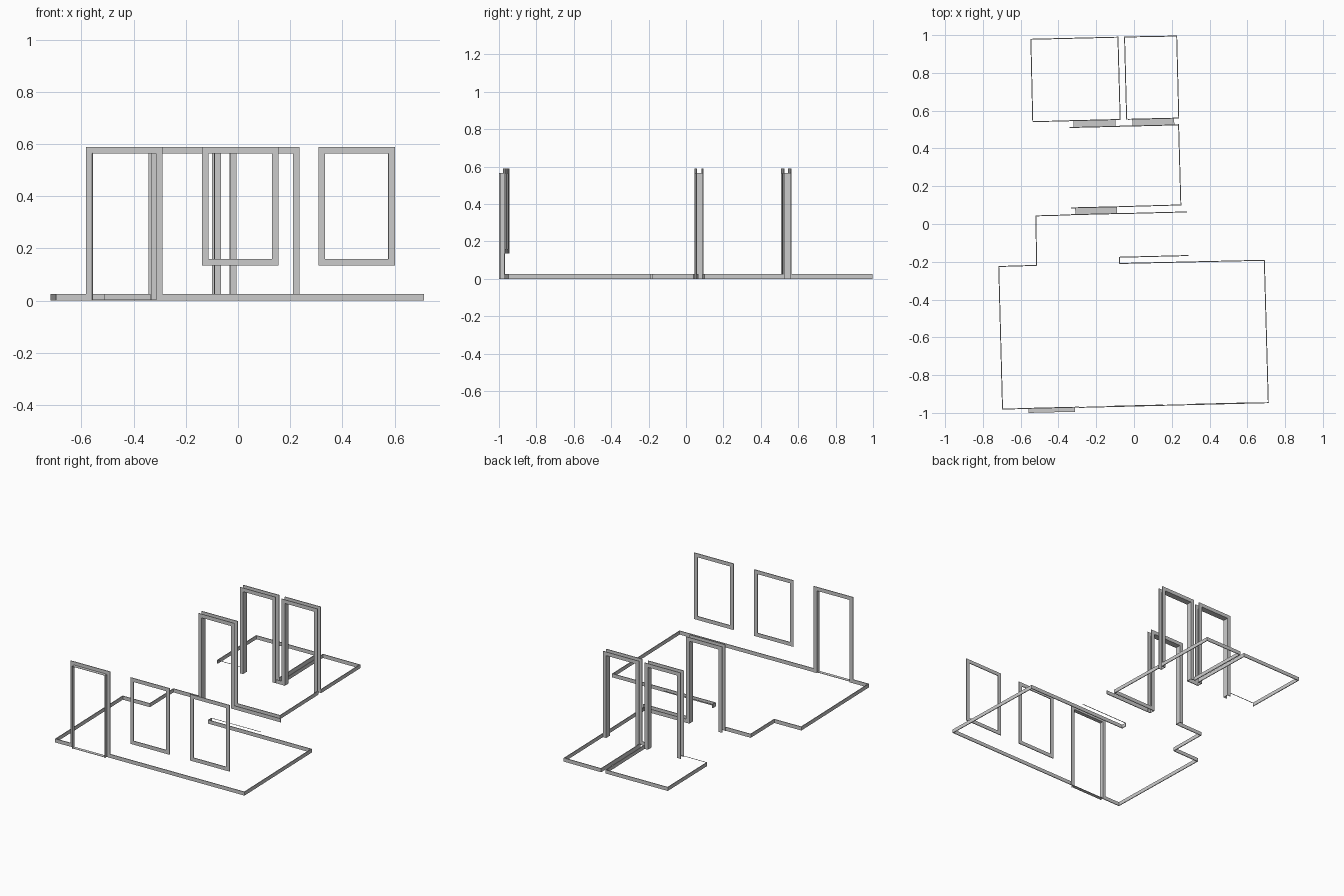
import bpy, bmesh, math
from mathutils import Vector, Matrix

if "Cube" in bpy.data.objects:
    bpy.data.objects.remove(bpy.data.objects["Cube"])

T = 0.005          # trim thickness
W = 0.025          # casing width
H = 0.025          # baseboard height
TOP = 0.589        # top of casings
TURN = math.radians(1.4)
SHIFT = -0.005     # centres the plan on y = 0


def finish(bm, name):
    bmesh.ops.recalc_face_normals(bm, faces=bm.faces)
    me = bpy.data.meshes.new(name)
    bm.to_mesh(me)
    bm.free()
    ob = bpy.data.objects.new(name, me)
    bpy.context.collection.objects.link(ob)
    ob.location.y = SHIFT
    return ob


def box(bm, x0, x1, y0, y1, z0, z1):
    m = Matrix.Translation(((x0 + x1) / 2, (y0 + y1) / 2, (z0 + z1) / 2)) \
        @ Matrix.Diagonal((x1 - x0, y1 - y0, z1 - z0, 1))
    bmesh.ops.create_cube(bm, size=1, matrix=m)


def board(name, pts, z0=0):
    """Mitred strip along a path, from z0 up to baseboard height."""
    pts = [Vector(p) for p in pts]
    bm = bmesh.new()
    rings = []
    for i, p in enumerate(pts):
        dirs = []
        if i > 0:
            dirs.append((p - pts[i - 1]).normalized())
        if i < len(pts) - 1:
            dirs.append((pts[i + 1] - p).normalized())
        ns = [Vector((-d.y, d.x)) for d in dirs]
        n = sum(ns, Vector((0, 0))).normalized()
        n *= T / 2 / n.dot(ns[0])
        rings.append([bm.verts.new((q.x, q.y, z)) for q, z in
                      ((p - n, z0), (p + n, z0), (p + n, H), (p - n, H))])
    for a, b in zip(rings, rings[1:]):
        for k in range(4):
            j = (k + 1) % 4
            bm.faces.new((a[k], a[j], b[j], b[k]))
    bm.faces.new(rings[0])
    bm.faces.new(rings[-1])
    return finish(bm, name)


def casing(bm, w, y, z0, sill):
    """Flat trim around an opening of half width w, centred on depth y."""
    y0, y1 = y - T / 2, y + T / 2
    for s in (-1, 1):
        a, b = sorted((s * w, s * (w + W)))
        box(bm, a, b, y0, y1, z0, TOP)
    box(bm, -w, w, y0, y1, TOP - W, TOP)
    if sill:
        box(bm, -w, w, y0, y1, z0, z0 + W)


def place(bm, name, x, y):
    ob = finish(bm, name)
    ob.location = (x, y + SHIFT, 0)
    ob.rotation_euler = (0, 0, TURN)


def doorway(name, x, y, w, depth, casings, sill=False):
    bm = bmesh.new()
    for c in casings:
        casing(bm, w, c, 0, False)
    # jamb lining through the wall
    d0, d1 = depth
    for s in (-1, 1):
        a, b = sorted((s * w, s * (w + 0.002)))
        box(bm, a, b, d0, d1, 0, TOP - W)
    box(bm, -w, w, d0, d1, TOP - W, TOP - W + 0.002)
    if sill:
        box(bm, -w, w, d0, d1, 0.004, 0.006)
    place(bm, name, x, y)


# Interior doorways, cased on both faces
for name, x, y in (("middle_doorway", -0.200, 0.0755),
                   ("back_left_doorway", -0.209, 0.537),
                   ("back_right_doorway", 0.102, 0.5445)):
    doorway(name, x, y, 0.109, (-0.018, 0.018), (-0.018, 0.018))

# Front doorway, cased inside only
doorway("front_doorway", -0.436, -0.968, 0.121, (-0.024, 0), (0,), True)

# Front windows
for name, x, y in (("left_window", 0.008, -0.957), ("right_window", 0.4545, -0.946)):
    bm = bmesh.new()
    casing(bm, 0.1215, 0, 0.135, True)
    place(bm, name, x, y)

# Large front room baseboards
board("front_room_west_board", [(-0.335, 0.053), (-0.52, 0.048), (-0.515, -0.214),
                                (-0.716, -0.22), (-0.696, -0.975), (-0.582, -0.972)])
board("front_room_east_board", [(-0.291, -0.966), (0.711, -0.941), (0.69, -0.187),
                                (-0.077, -0.204), (-0.078, -0.171)])
board("front_room_return_strip", [(-0.078, -0.171), (0.288, -0.162)], H - 0.001)
board("front_room_back_board", [(-0.067, 0.060), (0.28, 0.069)])

# Middle room baseboards
board("middle_room_board", [(-0.067, 0.097), (0.248, 0.106), (0.236, 0.531), (0.233, 0.531)])
board("middle_room_pier_board", [(-0.076, 0.523), (-0.031, 0.524)])

# Back left room baseboards
board("back_left_room_board", [(-0.076, 0.558), (-0.073, 0.558), (-0.085, 0.994),
                               (-0.546, 0.983), (-0.536, 0.547)])
board("back_left_room_strip", [(-0.536, 0.547), (-0.345, 0.551)], H - 0.001)

# Back right room baseboards
board("back_right_room_board", [(-0.034, 0.560), (-0.039, 0.560), (-0.050, 0.995),
                                (0.226, 1.0), (0.237, 0.565), (0.234, 0.565)])
